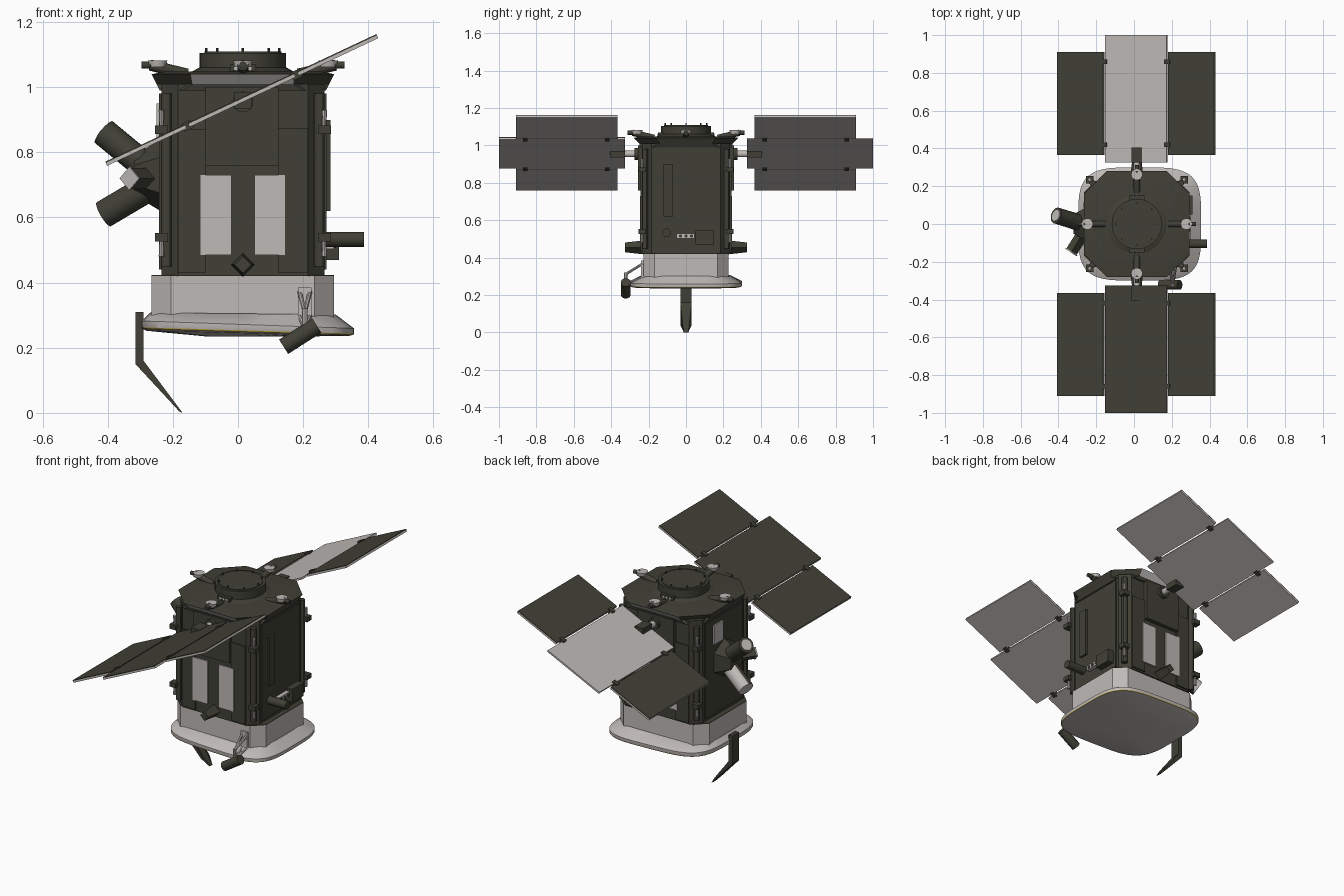
import bpy, bmesh, math
from mathutils import Vector, Matrix

cube = bpy.data.objects.get("Cube")
if cube:
    bpy.data.objects.remove(cube)

CX = 0.015  # body axis


def material(name, r, g, b):
    m = bpy.data.materials.new(name)
    m.use_nodes = True
    m.diffuse_color = (r, g, b, 1)
    m.node_tree.nodes["Principled BSDF"].inputs["Base Color"].default_value = (r, g, b, 1)
    return m


DARK = material("dark olive", 0.052, 0.051, 0.037)
LIGHT = material("warm light grey", 0.52, 0.49, 0.47)
WHITE = material("pale trim", 0.68, 0.67, 0.65)
GOLD = material("gold edge", 0.55, 0.4, 0.05)


def finish(name, bm, *mats):
    bmesh.ops.recalc_face_normals(bm, faces=bm.faces[:])
    me = bpy.data.meshes.new(name)
    bm.to_mesh(me)
    bm.free()
    for m in mats:
        me.materials.append(m)
    ob = bpy.data.objects.new(name, me)
    bpy.context.collection.objects.link(ob)
    return ob


def box(name, x, y, z, mat):
    bm = bmesh.new()
    bmesh.ops.create_cube(bm, size=1)
    for v in bm.verts:
        v.co = [(a + b) / 2 + c * (b - a) for (a, b), c in zip((x, y, z), v.co)]
    return finish(name, bm, mat)


def rod(name, p, q, r, mat, r2=None, seg=16):
    p, q = Vector(p), Vector(q)
    turn = (q - p).to_track_quat("Z", "Y").to_matrix().to_4x4()
    bm = bmesh.new()
    bmesh.ops.create_cone(bm, cap_ends=True, segments=seg, radius1=r,
                          radius2=r if r2 is None else r2, depth=(q - p).length,
                          matrix=Matrix.Translation((p + q) / 2) @ turn)
    return finish(name, bm, mat)


def octagon(hx, hy, cut, z):
    quarter = [(hx, hy - cut), (hx - cut, hy)]
    pts = quarter + [(-x, y) for x, y in reversed(quarter)]
    pts += [(-x, -y) for x, y in pts]
    return [(CX + x, y, z) for x, y in pts]


def squircle(cx, hx, hy, z, tilt, n=48, power=0.5):
    pts = []
    for i in range(n):
        c, s = math.cos(math.tau * i / n), math.sin(math.tau * i / n)
        x = cx + hx * math.copysign(abs(c) ** power, c)
        pts.append((x, hy * math.copysign(abs(s) ** power, s), z + tilt * x))
    return pts


def loft(name, rings, *mats):
    bm = bmesh.new()
    rows = [[bm.verts.new(p) for p in ring] for ring in rings]
    n = len(rows[0])
    for k, (a, b) in enumerate(zip(rows, rows[1:])):
        for i in range(n):
            f = bm.faces.new((a[i], a[(i + 1) % n], b[(i + 1) % n], b[i]))
            f.material_index = 1 if k == 2 and len(mats) > 1 else 0
    bm.faces.new(rows[0])
    bm.faces.new(rows[-1])
    return finish(name, bm, *mats)


# Heat shield: flared rim, thin gold line and straight band
loft("shield_rim", [squircle(0.03, 0.12, 0.11, 0.234, 0),
                    squircle(0.03, 0.31, 0.285, 0.245, -0.025),
                    squircle(0.03, 0.324, 0.298, 0.25, -0.03),
                    squircle(0.03, 0.326, 0.3, 0.254, -0.03),
                    squircle(0.03, 0.326, 0.3, 0.272, -0.035),
                    squircle(0.015, 0.285, 0.24, 0.305, -0.01)], LIGHT, GOLD)
loft("shield_band", [octagon(0.28, 0.228, 0.06, 0.28), octagon(0.28, 0.228, 0.06, 0.42)], LIGHT)
loft("band_edge", [octagon(0.28, 0.228, 0.06, 0.42), octagon(0.28, 0.228, 0.06, 0.423)], DARK)

# Body and deck
loft("body", [octagon(0.25, 0.235, 0.05, 0.42), octagon(0.25, 0.235, 0.05, 1.01)], DARK)
deck = loft("top_deck", [octagon(0.255, 0.245, 0.07, 0.99), octagon(0.265, 0.25, 0.11, 1.01),
                         octagon(0.28, 0.28, 0.12, 1.04), octagon(0.24, 0.24, 0.11, 1.048)],
            DARK, DARK, WHITE)
for f in deck.data.polygons:
    if abs(f.normal.y) > 0.5 and abs(f.normal.x) < 0.2 and 1.01 < f.center.z < 1.04:
        f.material_index = 2
rod("neck_skirt", (CX, 0, 1.04), (CX, 0, 1.06), 0.17, DARK, 0.135, 48)
rod("neck", (CX, 0, 1.05), (CX, 0, 1.105), 0.133, DARK, seg=48)
rod("neck_lid", (CX, 0, 1.1), (CX, 0, 1.109), 0.118, DARK, seg=48)
for i in range(8):
    c, s = math.cos(math.tau * i / 8), math.sin(math.tau * i / 8)
    rod("lid_stud", (CX + 0.112 * c, 0.112 * s, 1.1), (CX + 0.112 * c, 0.112 * s, 1.12), 0.004, DARK, seg=8)

# Four deck antennas
for c, s in ((1, 0), (0, 1), (-1, 0), (0, -1)):
    def at(d, z):
        return (CX + c * d, s * d, z)
    rod("antenna_arm", at(0.17, 1.04), at(0.285, 1.068), 0.017, DARK)
    rod("antenna_cup", at(0.262, 1.062), at(0.262, 1.082), 0.026, LIGHT, 0.03, 20)
    rod("antenna_tip", at(0.262, 1.068), at(0.312, 1.068), 0.011, DARK)

# Front and back panels, windows, lower sensor and wing joint
for s in (-1, 1):
    def span(a, b):
        return tuple(sorted((s * a, s * b)))
    box("upper_panel", (-0.1, 0.125), span(0.22, 0.257), (0.76, 1.0), DARK)
    box("side_panel", (-0.185, -0.1), span(0.23, 0.243), (0.43, 0.87), DARK)
    box("side_panel", (0.125, 0.215), span(0.23, 0.243), (0.43, 0.875), DARK)
    for x in (-0.115, 0.05):
        box("radiator_window", (x, x + 0.095), span(0.24, 0.247), (0.485, 0.73), LIGHT)
    rod("lower_sensor", (CX, s * 0.22, 0.455), (CX, s * 0.325, 0.455), 0.038, DARK, 0.026, 4)
    box("vent_block", (-0.025, 0.055), span(0.12, 0.15), (1.045, 1.07), DARK)
    for x in (-0.005, 0.015, 0.035):
        rod("vent_hole", (x, s * 0.14, 1.058), (x, s * 0.153, 1.058), 0.007, LIGHT, seg=10)
    rod("wing_axle", (CX, s * 0.23, 0.955), (CX, s * 0.34, 0.955), 0.018, LIGHT)
    rod("axle_collar", (CX, s * 0.25, 0.955), (CX, s * 0.275, 0.955), 0.032, DARK)
    box("wing_motor", (-0.012, 0.042), span(0.325, 0.405), (0.935, 0.985), DARK)

# Solar wings, tilted about the y axis
TILT = Matrix.Translation((0.012, 0, 0.96)) @ Matrix.Rotation(math.radians(-25.2), 4, "Y")


def wing_box(*args):
    box(*args).matrix_world = TILT


for s in (-1, 1):
    for u0, u1, y0, y1 in ((-0.18, 0.18, 0.325, 1.0), (-0.46, -0.19, 0.365, 0.91), (0.19, 0.46, 0.365, 0.91)):
        y = tuple(sorted((s * y0, s * y1)))
        wing_box("wing_panel", (u0, u1), y, (-0.006, 0.004), LIGHT)
        if s < 0 or u0 != -0.18:
            wing_box("solar_cells", (u0, u1), y, (0.004, 0.008), DARK)
    for u in (-0.185, 0.185):
        for y in (0.42, 0.86):
            wing_box("wing_hinge", (u - 0.016, u + 0.016), (s * y - 0.012, s * y + 0.012), (-0.013, 0.013), DARK)

# Corner pipes and thrusters
for sx in (-1, 1):
    for sy in (-1, 1):
        x, y = CX + sx * 0.235, sy * 0.218
        rod("corner_pipe", (x, y, 0.45), (x, y, 0.98), 0.016, DARK, seg=12)
        x, y = CX + sx * 0.25, sy * 0.235
        for z, d in ((0.87, 1), (0.54, -1)):
            box("thruster_block", (x - 0.02, x + 0.02), (y - 0.02, y + 0.02), (z - 0.013, z + 0.013), DARK)
            rod("thruster_pipe", (x, y, z), (x, y, z + d * 0.06), 0.006, LIGHT, 0.009, 10)

# Equipment on the left side
box("side_cover", (0.25, 0.272), (-0.17, 0.17), (0.44, 0.98), DARK)
box("side_strip", (0.265, 0.284), (-0.12, -0.07), (0.62, 0.9), DARK)
box("side_box", (0.265, 0.31), (0.05, 0.15), (0.47, 0.545), DARK)
box("connector_plate", (0.265, 0.295), (-0.05, 0.045), (0.503, 0.53), LIGHT)
for y in (-0.03, 0, 0.03):
    rod("connector", (0.29, y, 0.516), (0.299, y, 0.516), 0.009, DARK, seg=12)
rod("star_tracker", (0.26, -0.105, 0.533), (0.387, -0.105, 0.533), 0.023, DARK, seg=20)

# Telescopes on the right side
rod("telescope_mount", (-0.23, 0, 0.73), (-0.32, 0, 0.73), 0.115, DARK, 0.06, 6)
upper = rod("upper_telescope", (-0.27, 0, 0.745), (-0.412, 0.045, 0.862), 0.043, DARK, 0.043, 24)
rod("upper_lens", (-0.41, 0.044, 0.86), (-0.414, 0.0455, 0.8635), 0.03, LIGHT, seg=24)
lower = rod("lower_telescope", (-0.26, 0, 0.7), (-0.412, 0.045, 0.61), 0.043, DARK, 0.043, 24)
lower.data.materials.append(LIGHT)
for f in lower.data.polygons:
    if f.normal.y > 0.15 or f.normal.x < -0.75:
        f.material_index = 1
rod("small_telescope", (-0.27, -0.05, 0.72), (-0.33, -0.145, 0.72), 0.032, DARK, seg=4)
rod("small_telescope_face", (-0.33, -0.145, 0.72), (-0.334, -0.151, 0.72), 0.036, LIGHT, seg=4)
box("right_cover", (-0.242, -0.23), (-0.17, 0.17), (0.44, 0.98), DARK)
box("right_radiator", (-0.25, -0.241), (0.02, 0.1), (0.84, 0.95), LIGHT)

# Bent boom under the shield
bm = bmesh.new()
outline = [(-0.315, 0.31), (-0.29, 0.31), (-0.29, 0.16), (-0.2, 0.04), (-0.17, 0),
           (-0.18, 0.004), (-0.213, 0.04), (-0.315, 0.15)]
face = bm.faces.new([bm.verts.new((x, -0.03, z)) for x, z in outline])
made = bmesh.ops.extrude_face_region(bm, geom=[face])["geom"]
bmesh.ops.translate(bm, vec=(0, 0.06, 0), verts=[g for g in made if isinstance(g, bmesh.types.BMVert)])
for v in bm.verts:
    if v.co.z < 0.02:
        v.co.y *= 0.4
finish("boom", bm, DARK)

# Strut and sensor barrel hanging at the front
for z in (0.375, 0.3):
    for x in (0.188, 0.222):
        rod("strut", (x, -0.22, z), (0.205, -0.325, 0.31 if z > 0.35 else 0.26), 0.007, LIGHT, seg=8)
box("strut_foot", (0.185, 0.225), (-0.24, -0.22), (0.285, 0.385), LIGHT)
rod("strut_post", (0.205, -0.322, 0.32), (0.205, -0.322, 0.24), 0.009, LIGHT, seg=8)
rod("sensor_barrel", (0.14, -0.322, 0.203), (0.242, -0.322, 0.268), 0.026, DARK, seg=20)

# Smooth the round parts, keep edges sharp
bpy.ops.object.select_all(action="DESELECT")
for ob in bpy.context.scene.objects:
    if ob.type == "MESH":
        ob.select_set(True)
        bpy.context.view_layer.objects.active = ob
bpy.ops.object.shade_smooth_by_angle(angle=math.radians(30))
